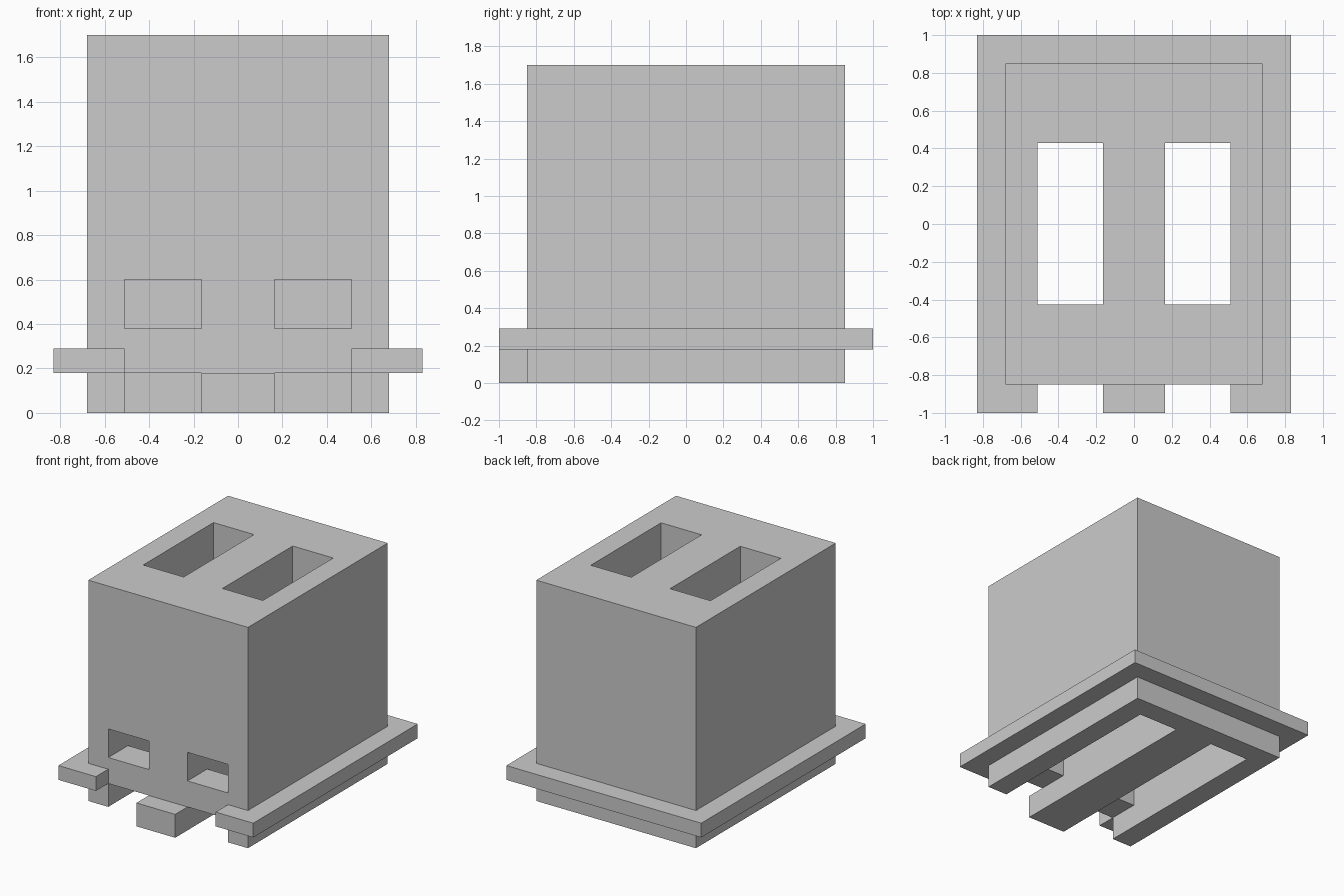
import bpy

if "Cube" in bpy.data.objects:
    bpy.data.objects.remove(bpy.data.objects["Cube"])


def box(name, x0, x1, y0, y1, z0, z1):
    bpy.ops.mesh.primitive_cube_add(size=1, location=((x0 + x1) / 2, (y0 + y1) / 2, (z0 + z1) / 2))
    ob = bpy.context.object
    ob.name = name
    ob.scale = (x1 - x0, y1 - y0, z1 - z0)
    bpy.ops.object.transform_apply(location=True, rotation=False, scale=True)
    return ob


def apply_boolean(target, tool, operation):
    mod = target.modifiers.new(tool.name, 'BOOLEAN')
    mod.operation = operation
    mod.solver = 'EXACT'
    mod.object = tool
    bpy.context.view_layer.objects.active = target
    bpy.ops.object.modifier_apply(modifier=mod.name)
    bpy.data.objects.remove(tool, do_unlink=True)


# main housing
housing = box("housing", -0.68, 0.68, -0.85, 0.85, 0, 1.7)

# rim around the base, open at the front between two corner ears
rim = box("rim", -0.83, 0.83, -1, 1, 0.18, 0.29)
apply_boolean(rim, box("rim_notch", -0.51, 0.51, -1.1, -0.85, 0.1, 0.4), 'DIFFERENCE')
apply_boolean(housing, rim, 'UNION')

# centre tongue sticking out at the front
apply_boolean(housing, box("tongue", -0.165, 0.165, -1, -0.8, 0, 0.18), 'UNION')

# two mirrored channels: top shaft, wider chamber, floor slot and front window
for side in (-1, 1):
    a, b = sorted((side * 0.165, side * 0.51))
    shaft = box("shaft", a, b, -0.425, 0.43, 0.5, 1.8)
    for part in (
        box("chamber", a, b, -0.61, 0.68, -0.1, 0.6),
        box("floor_slot", a, b, -1.1, 0.5, -0.1, 0.18),
        box("window", a, b, -0.95, -0.5, 0.38, 0.6),
    ):
        apply_boolean(shaft, part, 'UNION')
    apply_boolean(housing, shaft, 'DIFFERENCE')
